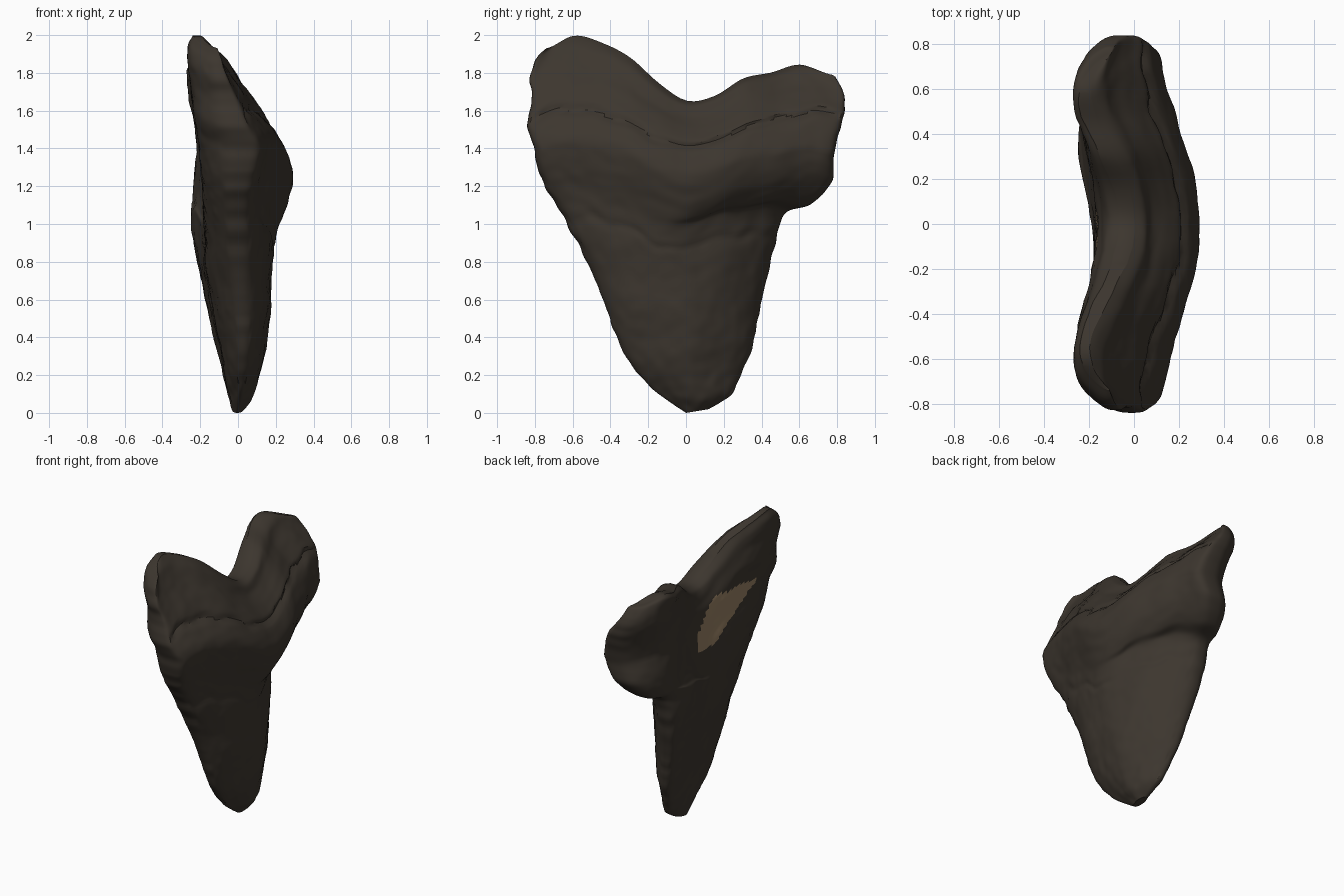
import bpy, bmesh, math
from mathutils import Vector, noise

if "Cube" in bpy.data.objects:
    bpy.data.objects.remove(bpy.data.objects["Cube"])

SEG, SUB = 128, 8   # points round each section, steps between control rows

# y_left, z_left, y_right, z_right, sag, x_back, x_front
ROWS = [
    (0.00, 0.00, 0.12, 0.02, 0.00, -0.03, 0.02),
    (-0.13, 0.09, 0.23, 0.09, 0.10, -0.045, 0.07),
    (-0.25, 0.20, 0.29, 0.20, 0.10, -0.065, 0.11),
    (-0.35, 0.36, 0.355, 0.36, 0.10, -0.09, 0.145),
    (-0.42, 0.55, 0.39, 0.55, 0.15, -0.125, 0.17),
    (-0.52, 0.79, 0.44, 0.76, 0.25, -0.165, 0.18),
    (-0.63, 1.00, 0.48, 0.93, 0.45, -0.18, 0.19),
    (-0.71, 1.14, 0.53, 1.06, 0.55, -0.18, 0.21),
    (-0.76, 1.23, 0.66, 1.105, 0.60, -0.175, 0.24),
    (-0.79, 1.31, 0.77, 1.22, 0.62, -0.17, 0.275),
    (-0.81, 1.42, 0.785, 1.38, 0.65, -0.165, 0.295),
    (-0.84, 1.52, 0.83, 1.55, 0.70, -0.165, 0.24),
    (-0.815, 1.67, 0.84, 1.64, 0.80, -0.16, 0.165),
    (-0.825, 1.79, 0.825, 1.72, 0.90, -0.14, 0.09),
    (-0.79, 1.88, 0.79, 1.78, 0.96, -0.115, 0.05),
    (-0.74, 1.93, 0.75, 1.795, 1.00, -0.06, 0.00),
]
# Height of the two-lobed top edge, evenly spaced from left to right
TOP = [0, .08, .055, -.01, -.13, -.21, -.17, -.065, -.02, .035, 0]


def spline(vals, t):
    """Catmull-Rom through evenly spaced values, t counted in steps."""
    n = len(vals) - 1
    i = max(0, min(int(t), n - 1))
    f = t - i
    a, b, c, d = (vals[max(0, min(n, i + k))] for k in (-1, 0, 1, 2))
    return b + 0.5 * f * (c - a + f * (2*a - 5*b + 4*c - d + f * (3*(b - c) + d - a)))


COLS = list(zip(*ROWS))


def ring_points(t):
    yl, zl, yr, zr, sag, xb, xf = (spline(c, t) for c in COLS)
    bow = 0.029 * max(0, t - 5.5)                         # root lobes lean back
    power = max(0.62, min(1, 1.15 - 0.055 * t))           # sharp crown, round root
    sweep = 0.16 * math.sin(math.pi * (min(t, 10) / 10) ** 1.25)  # twisted right edge
    pts = []
    for k in range(SEG):
        a = 2 * math.pi * k / SEG
        u, s = -math.cos(a), math.sin(a)
        w = (u + 1) / 2
        y = yl + (yr - yl) * w
        z = zl + (zr - zl) * w + sag * spline(TOP, w * 10)
        side = math.copysign(abs(s) ** power, s) if abs(s) > 1e-6 else 0
        x = (xb + xf) / 2 + side * (xf - xb) / 2
        x -= bow * (2.4 * u**2 - 2.1 * u**4)
        x -= sweep * max(0, u) ** 1.5
        p = Vector((x, y, z))
        # gentle unevenness
        rough = noise.noise(p * 5) * 0.010 + noise.noise(p * 17) * 0.005
        # broken seam under the lobes and a shallow crown line on the front
        wob = noise.noise(Vector((y * 9, 3, 1))) * 0.3
        if s > 0.2:
            rough -= 0.020 * math.exp(-((t - 11.2 + wob) / 0.15) ** 2)
            rough -= 0.008 * math.exp(-((t - 6.0 + wob) / 0.15) ** 2)
        # ragged cutting edges
        if abs(u) > 0.97 and 0.5 < t < 14:
            p.y += noise.noise(Vector((u, 0, z * 14))) * 0.010
        p.x += rough * (1 if s > 0 else -1) * min(1, abs(s) * 2)
        pts.append(p)
    return pts


bm = bmesh.new()
steps = (len(ROWS) - 1) * SUB
rings = [[bm.verts.new(p) for p in ring_points(j / SUB)] for j in range(steps + 1)]
for lo, hi in zip(rings, rings[1:]):
    for k in range(SEG):
        n = (k + 1) % SEG
        bm.faces.new((lo[k], lo[n], hi[n], hi[k]))
# Close the tip and the top ridge by joining front to back
for r in (rings[0], rings[-1]):
    for k in range(SEG // 2):
        quad = [r[k], r[k + 1], r[(SEG - k - 1) % SEG], r[(SEG - k) % SEG]]
        bm.faces.new(list(dict.fromkeys(quad)))
bmesh.ops.recalc_face_normals(bm, faces=bm.faces)

# Slanted bare patch on the back of the root
for f in bm.faces:
    c = f.calc_center_median()
    low_edge = max(1.215, 1.14 - 0.83 * c.y)
    high_edge = min(1.55, 1.47 - c.y)
    if f.normal.x < -0.3 and c.y < 0.12 and low_edge < c.z < high_edge:
        f.material_index = 1

# Settle exactly on the ground
low = min(v.co.z for v in bm.verts)
for v in bm.verts:
    v.co.z -= low

mesh = bpy.data.meshes.new("tooth")
bm.to_mesh(mesh)
bm.free()
tooth = bpy.data.objects.new("tooth", mesh)
bpy.context.collection.objects.link(tooth)
for name, col in (("dark_brown", (0.046, 0.037, 0.028, 1)), ("bare_tan", (0.31, 0.215, 0.125, 1))):
    m = bpy.data.materials.new(name)
    m.diffuse_color = col
    m.use_nodes = True
    m.node_tree.nodes["Principled BSDF"].inputs["Base Color"].default_value = m.diffuse_color
    mesh.materials.append(m)
bpy.context.view_layer.objects.active = tooth
tooth.select_set(True)
bpy.ops.object.shade_smooth_by_angle(angle=math.radians(30))
